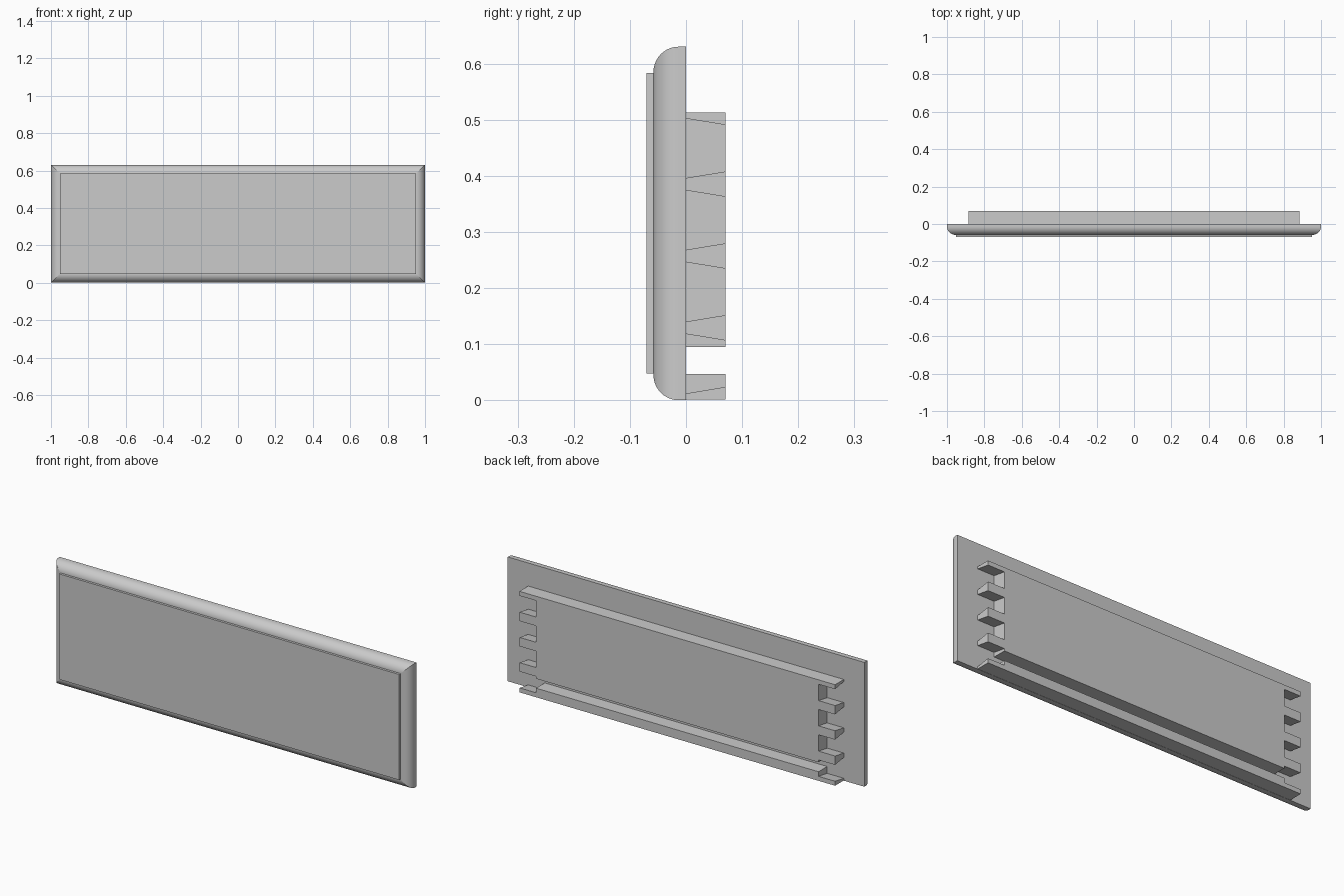
import bpy
import bmesh
import math

cube = bpy.data.objects.get("Cube")
if cube:
    bpy.data.objects.remove(cube, do_unlink=True)

grey = bpy.data.materials.new("plain_grey")
grey.use_nodes = True
GREY = (0.6, 0.6, 0.6, 1)
grey.diffuse_color = GREY
grey.node_tree.nodes["Principled BSDF"].inputs["Base Color"].default_value = GREY

WIDTH, HEIGHT = 2.0, 0.63
FACE_Y = -0.058          # front of the moulded panel
BACK_Y = 0.07            # back of the jointed board
BOARD_X = 0.885          # half length of the board
SOCKET_X = 0.792         # inner end of the dovetail sockets


def finish(bm, name):
    bmesh.ops.recalc_face_normals(bm, faces=bm.faces)
    mesh = bpy.data.meshes.new(name)
    bm.to_mesh(mesh)
    bm.free()
    mesh.materials.append(grey)
    obj = bpy.data.objects.new(name, mesh)
    bpy.context.collection.objects.link(obj)
    return obj


def prism(name, profile, x0, x1):
    """Extrude a closed (y, z) profile along x."""
    bm = bmesh.new()
    ends = [[bm.verts.new((x, y, z)) for y, z in profile] for x in (x0, x1)]
    for end in ends:
        bm.faces.new(end)
    for i in range(len(profile)):
        j = (i + 1) % len(profile)
        bm.faces.new((ends[0][i], ends[0][j], ends[1][j], ends[1][i]))
    return finish(bm, name)


def slab(name, half_x, y0, y1, z0, z1):
    return prism(name, [(y0, z0), (y1, z0), (y1, z1), (y0, z1)], -half_x, half_x)


def rounded_panel(name, radius, steps):
    """Rectangular rings following a quarter round, with sharp mitres."""
    rings = [(0, 0)]
    for i in range(steps + 1):
        a = math.pi / 2 * i / steps
        rings.append((radius * (1 - math.cos(a)),
                      FACE_Y + radius * (1 - math.sin(a))))
    bm = bmesh.new()
    loops = []
    for inset, y in rings:
        x = WIDTH / 2 - inset
        lo, hi = inset, HEIGHT - inset
        loops.append([bm.verts.new((px, y, pz)) for px, pz in
                      ((-x, lo), (x, lo), (x, hi), (-x, hi))])
    for a, b in zip(loops, loops[1:]):
        for i in range(4):
            j = (i + 1) % 4
            bm.faces.new((a[i], a[j], b[j], b[i])).smooth = True
        for i in range(4):
            bm.edges.get((a[i], b[i])).smooth = False
    for loop in (loops[0], loops[-1]):
        bm.faces.new(loop)
        for i in range(4):
            bm.edges.get((loop[i], loop[(i + 1) % 4])).smooth = False
    return finish(bm, name)


# Drawer face: moulded panel and raised field
rounded_panel("front_panel", 0.045, 10)
slab("raised_field", 0.953, -0.07, FACE_Y, 0.048, 0.583)

# Inner board, split by the groove for the drawer bottom
boards = [slab("inner_board", BOARD_X, 0, BACK_Y, 0.095, 0.513),
          slab("lower_rail", BOARD_X, 0, BACK_Y, 0.001, 0.047)]

# Dovetail sockets at both ends, narrowing towards the back
MARGIN = 0.02
slope = 0.0115 / BACK_Y
cutters = []
for side in (-1, 1):
    for row in range(4):
        mid = 0.065 + 0.128 * row
        front, back = 0.053 + slope * MARGIN, 0.0415 - slope * MARGIN
        y0, y1 = -MARGIN, BACK_Y + MARGIN
        cutters.append(prism("socket_cutter",
                             [(y0, mid - front), (y1, mid - back),
                              (y1, mid + back), (y0, mid + front)],
                             side * SOCKET_X, side * (BOARD_X + MARGIN)))

for board in boards:
    bpy.context.view_layer.objects.active = board
    for cutter in cutters:
        cut = board.modifiers.new("socket", "BOOLEAN")
        cut.operation = "DIFFERENCE"
        cut.solver = "EXACT"
        cut.object = cutter
        bpy.ops.object.modifier_apply(modifier=cut.name)

for cutter in cutters:
    bpy.data.objects.remove(cutter, do_unlink=True)
